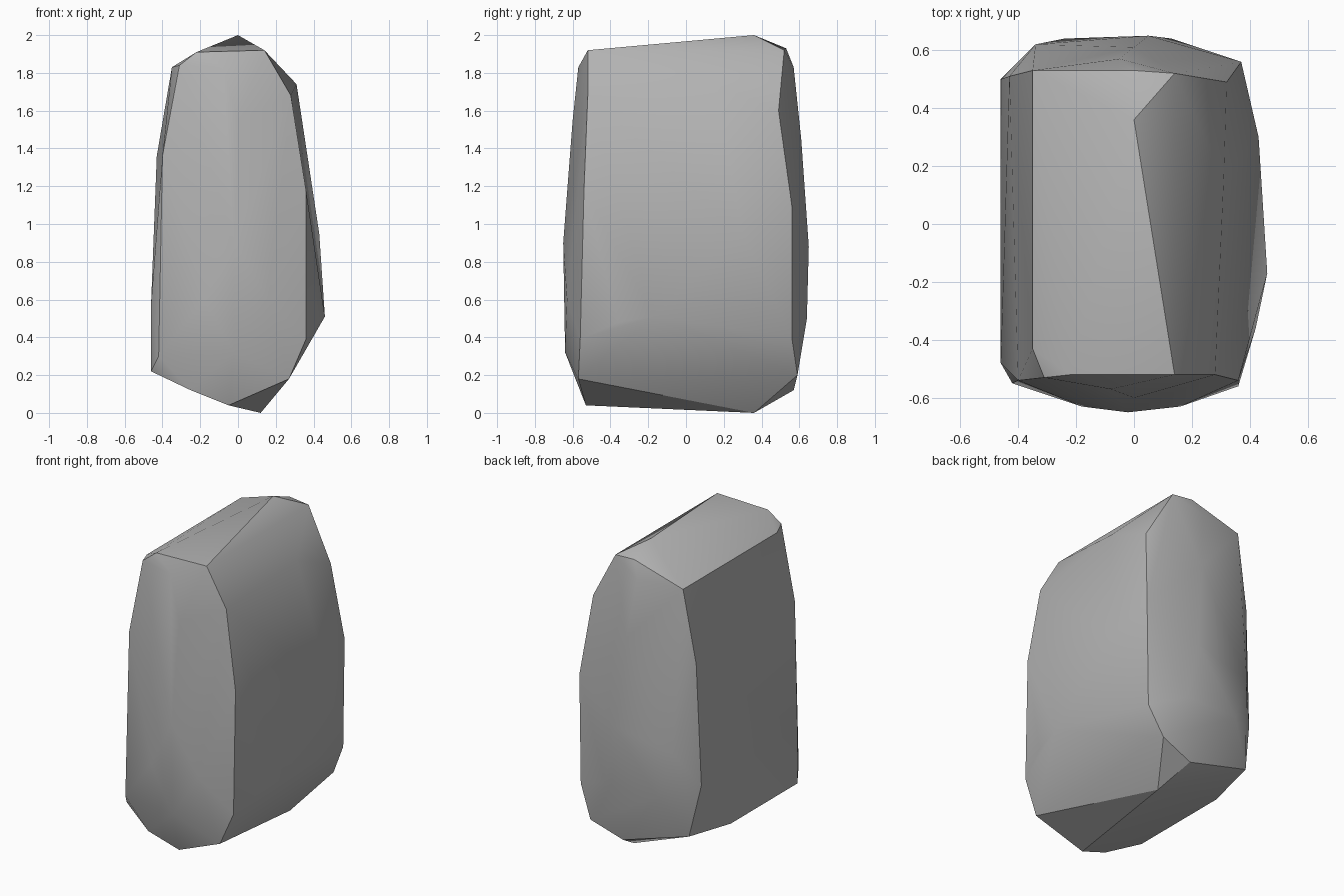
import bpy
import bmesh
import math

default_cube = bpy.data.objects.get("Cube")
if default_cube:
    bpy.data.objects.remove(default_cube, do_unlink=True)

# Landmark corners of the stone, grouped by side, in hundredths of a unit
front_rim = [(-31, -53, 184), (-22, -52, 191), (14, -52, 192), (28, -52, 168),
             (36, -54, 118), (36, -56, 39), (27, -57, 18), (-5, -53, 4),
             (-25, -56, 12), (-42, -55, 30), (-40, -54, 136)]
front_bulge = [(16, -63, 60), (-2, -65, 90), (-18, -63, 60), (-2, -64, 32),
               (0, -60, 155), (-8, -57, 183)]
left_flat = [(-35, -43, 183), (-35, 53, 183), (-43, 51, 136), (-46, 50, 58),
             (-46, 20, 22), (-46, -48, 22), (-46, -48, 58), (-40, 54, 25)]
back_bulge = [(-34, 62, 80), (-24, 64, 50), (5, 65, 88), (13, 64, 50),
              (37, 56, 110), (36, 56, 40), (27, 59, 20), (5, 57, 12),
              (0, 61, 145), (-5, 57, 183), (32, 49, 160)]
right_bulge = [(46, -17, 51), (43, 30, 95), (42, -36, 48), (31, 16, 174)]
crown_and_foot = [(0, 36, 200), (14, 52, 192), (0, 53, 193), (12, 36, 0)]


def make_material(name, value):
    """Create one plain, matte, neutral material."""
    material = bpy.data.materials.new(name)
    material.use_nodes = True
    colour = (value, value, value, 1)
    material.diffuse_color = colour
    shader = material.node_tree.nodes["Principled BSDF"]
    shader.inputs["Base Color"].default_value = colour
    shader.inputs["Roughness"].default_value = 0.9
    return material


def make_stone(name, corners, material):
    """Wrap a tight faceted skin around the corner points."""
    mesh = bpy.data.meshes.new(name)
    bm = bmesh.new()
    for corner in corners:
        bm.verts.new([value / 100 for value in corner])
    hull = bmesh.ops.convex_hull(bm, input=bm.verts[:])

    # Drop any points that fell inside the skin
    loose = [vert for vert in bm.verts if not vert.link_faces]
    bmesh.ops.delete(bm, geom=loose, context="VERTS")

    # Merge nearly flat triangles into broad facets
    bmesh.ops.dissolve_limit(bm, angle_limit=math.radians(2),
                             verts=bm.verts[:], edges=bm.edges[:])
    bmesh.ops.recalc_face_normals(bm, faces=bm.faces[:])
    bm.to_mesh(mesh)
    bm.free()
    mesh.materials.append(material)
    stone = bpy.data.objects.new(name, mesh)
    bpy.context.scene.collection.objects.link(stone)
    return stone


all_corners = (front_rim + front_bulge + left_flat + back_bulge
               + right_bulge + crown_and_foot)
boulder = make_stone("boulder", all_corners, make_material("stone_grey", 0.45))

# Soft shading across gentle facets, crisp main ridges
bpy.ops.object.select_all(action="DESELECT")
boulder.select_set(True)
bpy.context.view_layer.objects.active = boulder
bpy.ops.object.shade_smooth_by_angle(angle=math.radians(30))
